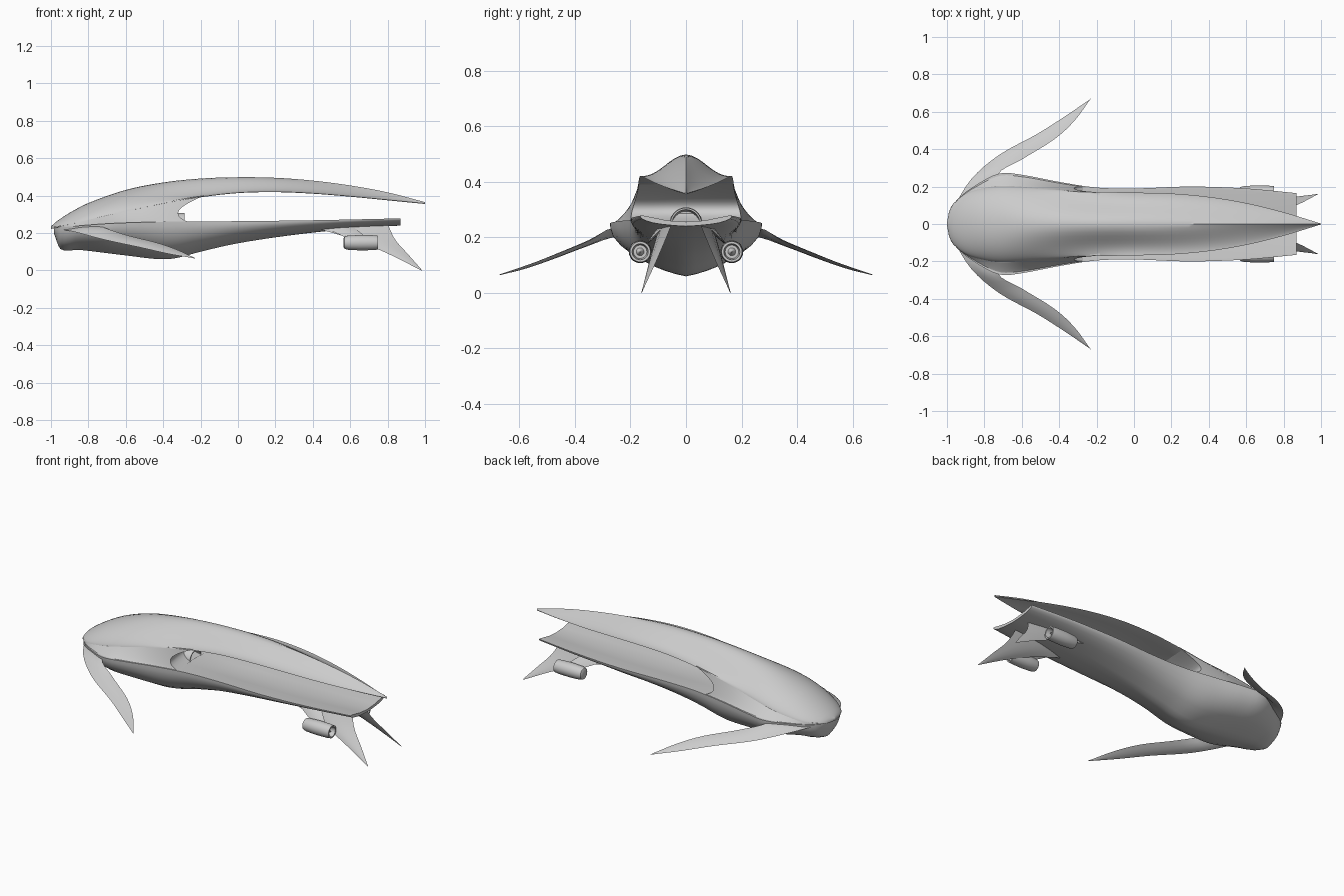
import bpy, bmesh, math
from mathutils import Vector

if "Cube" in bpy.data.objects:
    bpy.data.objects.remove(bpy.data.objects["Cube"])


def interp(tbl, x):
    """Smooth interpolation through (x, value) pairs."""
    n = len(tbl)
    if x <= tbl[0][0]:
        return tbl[0][1]
    if x >= tbl[-1][0]:
        return tbl[-1][1]
    i = max(k for k in range(n - 1) if tbl[k][0] <= x)
    slope = lambda a, b: (tbl[b][1] - tbl[a][1]) / (tbl[b][0] - tbl[a][0])
    m0 = slope(max(i - 1, 0), i + 1)
    m1 = slope(i, min(i + 2, n - 1))
    h = tbl[i + 1][0] - tbl[i][0]
    t = (x - tbl[i][0]) / h
    return ((2*t**3 - 3*t*t + 1) * tbl[i][1] + (t**3 - 2*t*t + t) * h * m0
            + (3*t*t - 2*t**3) * tbl[i + 1][1] + (t**3 - t*t) * h * m1)


def smooth(a, b, x):
    t = min(max((x - a) / (b - a), 0), 1)
    return t * t * (3 - 2 * t)


def loft(name, rings, mirror=False, angle=35):
    """Skin a list of equal-length closed rings and cap both ends."""
    bm = bmesh.new()
    rows = [[bm.verts.new(p) for p in r] for r in rings]
    n = len(rows[0])
    for a, b in zip(rows, rows[1:]):
        for i in range(n):
            j = (i + 1) % n
            bm.faces.new((a[i], a[j], b[j], b[i]))
    bm.faces.new(rows[0])
    bm.faces.new(rows[-1])
    bmesh.ops.remove_doubles(bm, verts=bm.verts, dist=1e-5)
    bmesh.ops.triangulate(bm, faces=[f for f in bm.faces if len(f.verts) > 4])
    bmesh.ops.recalc_face_normals(bm, faces=bm.faces)
    me = bpy.data.meshes.new(name)
    bm.to_mesh(me)
    bm.free()
    ob = bpy.data.objects.new(name, me)
    bpy.context.collection.objects.link(ob)
    bpy.ops.object.select_all(action='DESELECT')
    ob.select_set(True)
    bpy.context.view_layer.objects.active = ob
    bpy.ops.object.shade_smooth_by_angle(angle=math.radians(angle))
    if mirror:
        m = ob.modifiers.new("mirror", 'MIRROR')
        m.use_axis = (False, True, False)
        m.use_mirror_merge = False
    return ob


def blade(name, lead, trail, thick, up, steps=20):
    """Thin lens-section fin between a leading and a trailing edge."""
    def at(pts, t):
        return Vector([interp([(k / (len(pts) - 1), p[a]) for k, p in enumerate(pts)], t)
                       for a in range(3)])
    rings = []
    for s in range(steps + 1):
        t = s / steps
        a, b = at(lead, t), at(trail, t)
        h = Vector(up).normalized() * thick * (1 - 0.9 * t)
        w = [(0, 0), (.25, .8), (.5, 1), (.75, .7), (1, 0), (.75, -.7), (.5, -1), (.25, -.8)]
        rings.append([a.lerp(b, f) + h * g for f, g in w])
    return loft(name, rings, mirror=True)


def lathe(name, prof, y, z, mirror, n=28):
    """Revolve (x, radius) pairs about a lengthwise axis."""
    rings = [[(x, y + r * math.cos(2*math.pi*i/n), z + r * math.sin(2*math.pi*i/n))
              for i in range(n)] for x, r in prof]
    return loft(name, rings, mirror)


# Outline curves along the length
hull_w = [(-.985, .06), (-.95, .125), (-.85, .205), (-.72, .27), (-.6, .263), (-.4, .225),
          (-.2, .195), (0, .19), (.3, .2), (.6, .19), (.87, .165)]
hull_z = [(-.985, .227), (-.7, .25), (-.4, .26), (0, .263), (.4, .268), (.87, .278)]
keel_z = [(-.985, .2), (-.95, .115), (-.85, .11), (-.6, .08), (-.42, .06), (-.33, .066),
          (-.2, .1), (0, .145), (.3, .19), (.6, .222), (.87, .24)]
shell_w = [(-1, .005), (-.99, .06), (-.97, .105), (-.9, .16), (-.8, .193), (-.7, .205),
           (-.5, .19), (-.3, .175), (0, .168), (.2, .163), (.4, .145), (.6, .112), (.8, .063), (1, .002)]
edge_z = [(-1, .225), (-.8, .268), (-.6, .315), (-.4, .358), (-.2, .393), (0, .415),
          (.2, .42), (.4, .412), (.6, .396), (.8, .377), (1, .358)]
top_z = [(-1, .235), (-.97, .262), (-.9, .308), (-.8, .36), (-.6, .43), (-.4, .47), (-.2, .491),
         (0, .498), (.2, .495), (.4, .48), (.6, .454), (.8, .417), (1, .365)]

# Lower hull: rounded keel with a shallow trough deck
side = [(1, 0), (.995, .12), (.96, .3), (.86, .5), (.72, .68), (.55, .8), (.36, .89), (.17, .96)]
rings = []
xs = [-.985, -.975, -.96, -.95] + [-.93 + 1.8 * i / 60 for i in range(61)]
for x in xs:
    w, z, k = interp(hull_w, x), interp(hull_z, x), interp(keel_z, x)
    half = [(w * f, z + (k - z) * g) for f, g in side]
    dip = .022 * smooth(-.6, .1, x)
    deck = [(-w * .92, z), (-w * .4, z - dip * .8), (0, z - dip), (w * .4, z - dip * .8), (w * .92, z)]
    loop = half + [(0, k)] + [(-y, q) for y, q in reversed(half)] + deck
    rings.append([(x, y, q) for y, q in loop])
loft("lower_hull", rings, angle=40)

# Upper shell: smooth dome in front that becomes a sharp spine at the tail
rings = []
N = 24
xs = [-1, -.997, -.99, -.98] + [-.965 + 1.965 * i / 64 for i in range(65)]
for x in xs:
    w, e, t = interp(shell_w, x), interp(edge_z, x), interp(top_z, x)
    t1, t2 = smooth(-.8, 0, x), smooth(0, .7, x)
    loop = []
    for i in range(N + 1):
        f = -math.cos(math.pi * i / N)
        f = 0 if i * 2 == N else f
        a = abs(f)
        dome = max(1 - a * a, 0) ** .7
        bell = (.5 + .5 * math.cos(math.pi * a)) ** 1.2
        spine = max(1 - a, 0) ** 1.5
        h = dome + (bell - dome) * t1
        h += (spine - h) * t2
        loop.append((x, w * f, e + (t - e) * h))
    under = .012 * smooth(-.4, 0, x) * (1 - smooth(.6, 1, x))
    loop += [(x, w * f, e - .003 + under * (1 - f * f)) for f in (.95, .5, 0, -.5, -.95)]
    rings.append(loop)
loft("upper_shell", rings, angle=40)

# Neck: shoulders joining shell to hull, with a hollowed back wall
rings = []
for j in range(13):
    s = j / 12
    xr = -.32 + .14 * (abs(s - .4) / .6) ** 2.2
    edge = []
    for i in range(41):
        x = -.98 + (xr + .98) * i / 40
        q = s ** .85
        y = interp(hull_w, x) * .98 * (1 - q) + interp(shell_w, x) * .985 * q
        z = (interp(hull_z, x) - .004) * (1 - s) + (interp(edge_z, x) + .004) * s
        edge.append((x, y, z))
    x, y, z = edge[-1]
    back = [(x - .02 * (1 - f * f), y * f, z) for f in (.6, .2, -.2, -.6)]
    rings.append(edge + back + [(p[0], -p[1], p[2]) for p in reversed(edge)])
loft("neck", rings, angle=45)

# Round port in the back of the neck
lathe("rear_port", [(-.4, .055), (-.3, .058), (-.285, .056), (-.285, .05), (-.33, .044), (-.33, .001)],
      0, .25, False)

# Swept front wings
blade("front_wing",
      [(-.97, .08, .222), (-.87, .24, .205), (-.72, .37, .165), (-.52, .48, .122), (-.37, .575, .088), (-.23, .67, .064)],
      [(-.7, .1, .24), (-.73, .26, .235), (-.6, .345, .19), (-.43, .45, .147), (-.32, .55, .108), (-.23, .672, .066)],
      .012, (.1, .4, 1))

# Tail fins
blade("tail_fin",
      [(.42, .1, .225), (.62, .118, .165), (.8, .138, .09), (.98, .16, .0)],
      [(.8, .05, .25), (.84, .085, .165), (.91, .12, .085), (.985, .16, .0)],
      .012, (0, 1, .4))

# Engine pods and their pylons
lathe("engine_pod", [(.565, .001), (.565, .024), (.57, .033), (.59, .038), (.65, .041), (.72, .04), (.748, .037),
                     (.748, .029), (.715, .024), (.715, .014), (.74, .001)], .165, .148, True)
blade("engine_pylon", [(.47, .1, .225), (.6, .15, .165)], [(.62, .09, .23), (.7, .155, .165)],
      .01, (0, .6, 1), steps=6)
